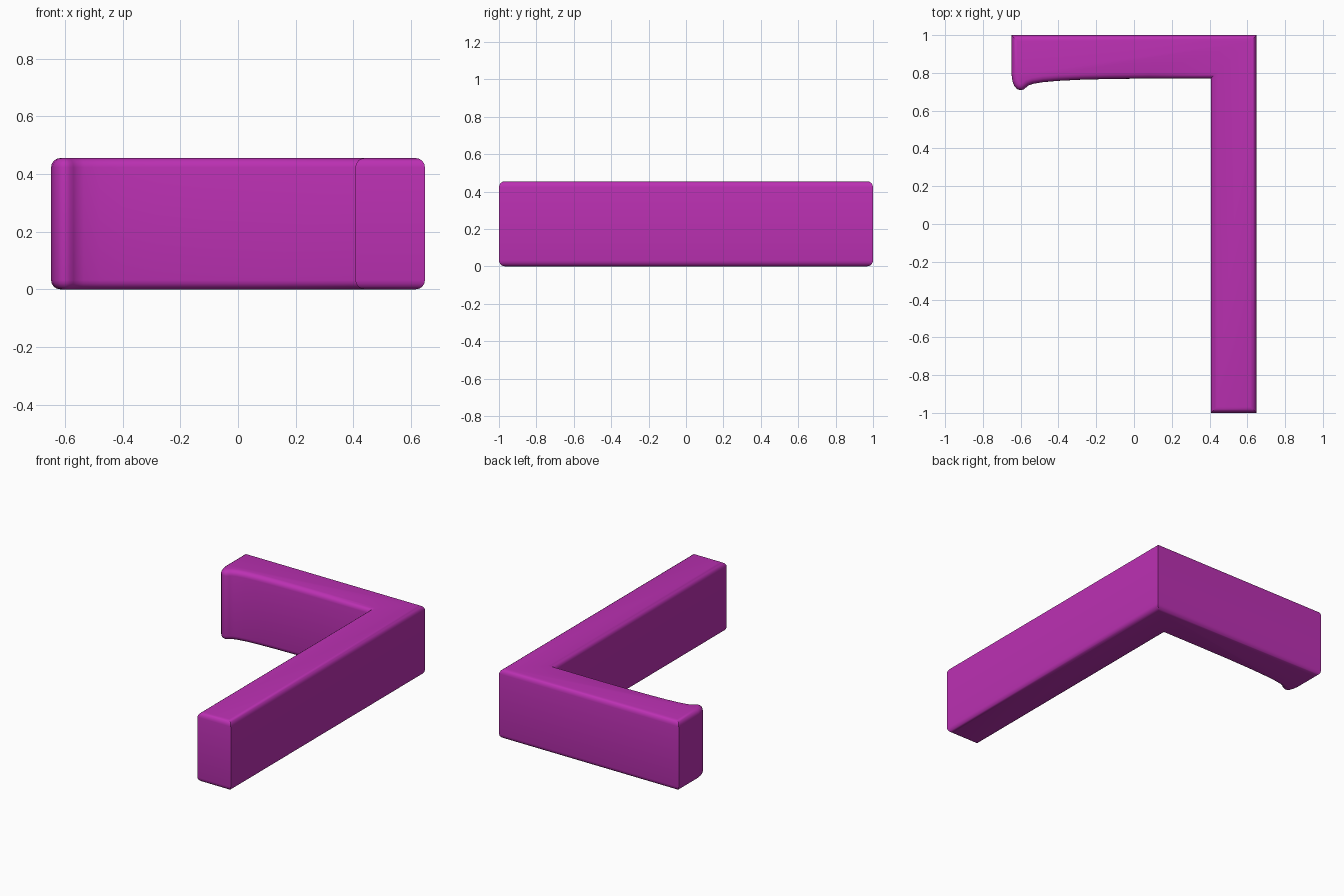
import bpy, bmesh

if "Cube" in bpy.data.objects:
    bpy.data.objects.remove(bpy.data.objects["Cube"])

HEIGHT = 0.455
BEVEL = 0.032

# Plan outline: long arm, short arm, and a rounded lip at the short arm's tip
outline = [
    (-0.648, 1.0), (-0.648, 0.79), (-0.643, 0.755), (-0.634, 0.731),
    (-0.619, 0.714), (-0.6, 0.708), (-0.583, 0.713), (-0.57, 0.724),
    (-0.558, 0.734), (-0.535, 0.742), (-0.48, 0.751), (-0.4, 0.758),
    (-0.28, 0.764), (-0.12, 0.768), (0.08, 0.77), (0.407, 0.77),
    (0.407, -1.0), (0.648, -1.0), (0.648, 1.0),
]

# Extrude the outline into a solid bracket
bm = bmesh.new()
base = bm.faces.new([bm.verts.new((x, y, 0)) for x, y in outline])
ext = bmesh.ops.extrude_face_region(bm, geom=[base], use_keep_orig=True)
top = [v for v in ext["geom"] if isinstance(v, bmesh.types.BMVert)]
bmesh.ops.translate(bm, verts=top, vec=(0, 0, HEIGHT))
bmesh.ops.recalc_face_normals(bm, faces=bm.faces[:])

# Round the rims of the top and bottom faces
rims = [e for e in bm.edges if abs(e.verts[0].co.z - e.verts[1].co.z) < 1e-5]
bmesh.ops.bevel(bm, geom=rims, offset=BEVEL, offset_type='OFFSET', segments=4,
                profile=0.5, affect='EDGES', clamp_overlap=False)
bmesh.ops.recalc_face_normals(bm, faces=bm.faces[:])

mesh = bpy.data.meshes.new("angled_bracket")
bm.to_mesh(mesh)
bm.free()
obj = bpy.data.objects.new("angled_bracket", mesh)
bpy.context.collection.objects.link(obj)

# Magenta material
mat = bpy.data.materials.new("magenta")
mat.diffuse_color = (0.5, 0.03, 0.45, 1)
mat.use_nodes = True
mat.node_tree.nodes["Principled BSDF"].inputs["Base Color"].default_value = mat.diffuse_color
mesh.materials.append(mat)

# Smooth shading with sharp vertical corners
bpy.context.view_layer.objects.active = obj
obj.select_set(True)
bpy.ops.object.shade_smooth_by_angle(angle=0.7)
